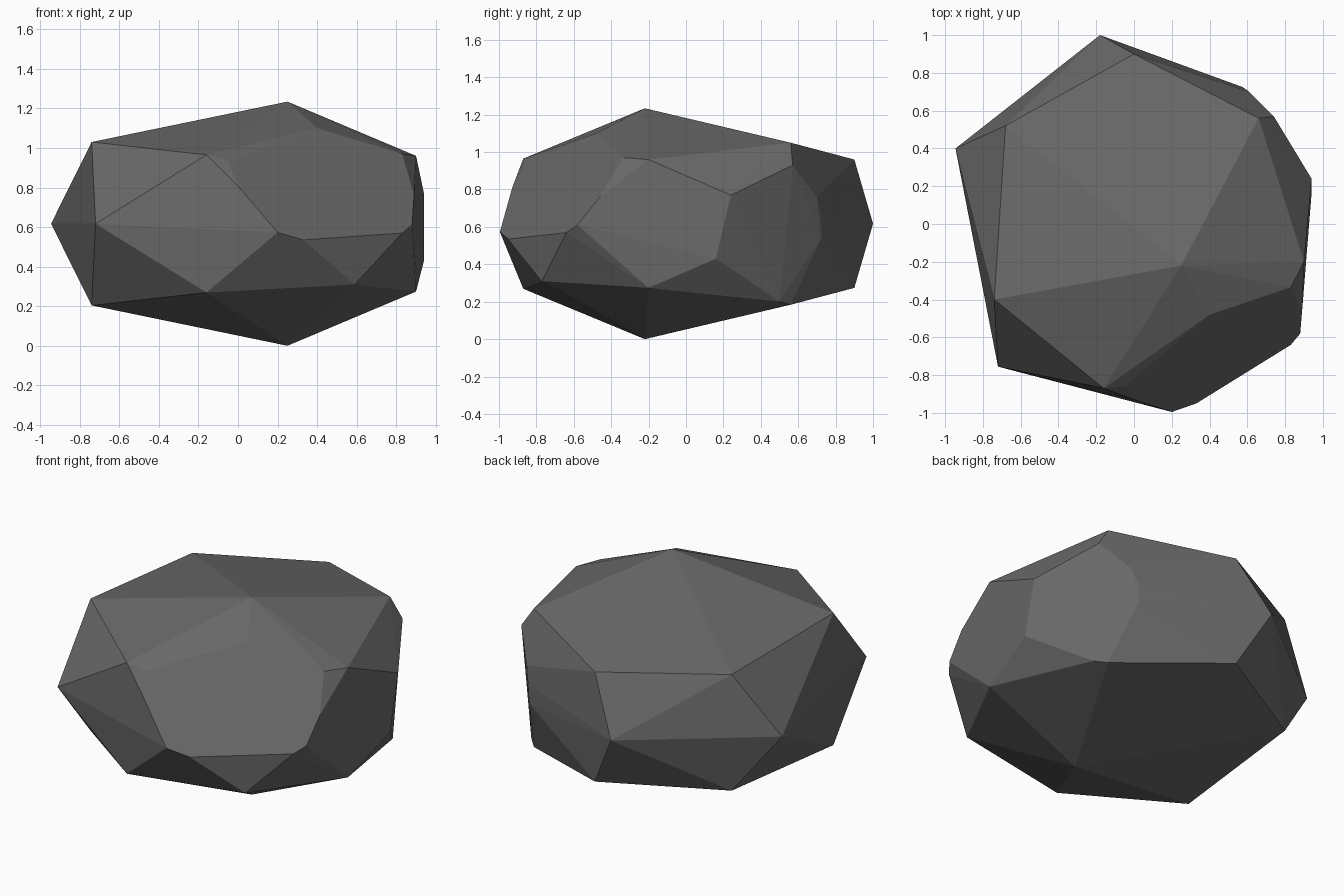
import bpy, bmesh

if "Cube" in bpy.data.objects:
    bpy.data.objects.remove(bpy.data.objects["Cube"])

MID = 0.617  # the uncut stone is symmetric about this height


def mirrored(points):
    """Each upper corner plus its twin below the middle plane."""
    return [q for x, y, z in points for q in ((x, y, z), (x, y, 2 * MID - z))]


def chip(points):
    """Corners lying on the flat chip across the front right side."""
    return [(x, y, 1.1 - 0.745 * (x - 0.4) + 1.313 * (y + 0.48)) for x, y in points]


# Main corners, above and below
corners = mirrored([
    (0.25, -0.22, 1.234), (-0.74, -0.40, 1.03), (-0.16, -0.87, 0.965),
    (0.90, -0.20, 0.96), (0.00, 0.90, 0.96), (-0.68, 0.52, 0.98),
    (0.66, 0.56, 1.05),
])
# Corners around the waist
corners += [(-0.945, 0.40, MID), (-0.72, -0.755, MID), (-0.18, 1.0, MID)]
# Front right chip and the corner left beneath it
corners += chip([(0.40, -0.48), (-0.05, -0.86), (0.00, -0.93), (0.20, -0.995),
                 (0.33, -0.95), (0.83, -0.64), (0.88, -0.58), (0.89, -0.46),
                 (0.83, -0.335)])
corners += [(0.59, -0.77, 0.31)]
# Back right chip
corners += [(0.94, 0.24, 0.77), (0.94, 0.16, 0.43), (0.74, 0.57, 0.93),
            (0.61, 0.70, 0.76), (0.575, 0.725, 0.66), (0.575, 0.725, 0.54),
            (0.72, 0.50, 0.20)]

# Boulder: convex solid with broad flat facets
bm = bmesh.new()
for p in corners:
    bm.verts.new(p)
hull = bmesh.ops.convex_hull(bm, input=bm.verts)
loose = {g for g in hull["geom_interior"] + hull["geom_unused"]
         if isinstance(g, bmesh.types.BMVert)}
bmesh.ops.delete(bm, geom=list(loose), context='VERTS')
bmesh.ops.dissolve_limit(bm, angle_limit=0.05, verts=bm.verts, edges=bm.edges)
bmesh.ops.recalc_face_normals(bm, faces=bm.faces)

mesh = bpy.data.meshes.new("boulder")
bm.to_mesh(mesh)
bm.free()
stone = bpy.data.materials.new("dark grey stone")
stone.diffuse_color = (0.14, 0.14, 0.14, 1)
stone.use_nodes = True
stone.node_tree.nodes["Principled BSDF"].inputs["Base Color"].default_value = stone.diffuse_color
mesh.materials.append(stone)
bpy.context.collection.objects.link(bpy.data.objects.new("boulder", mesh))
